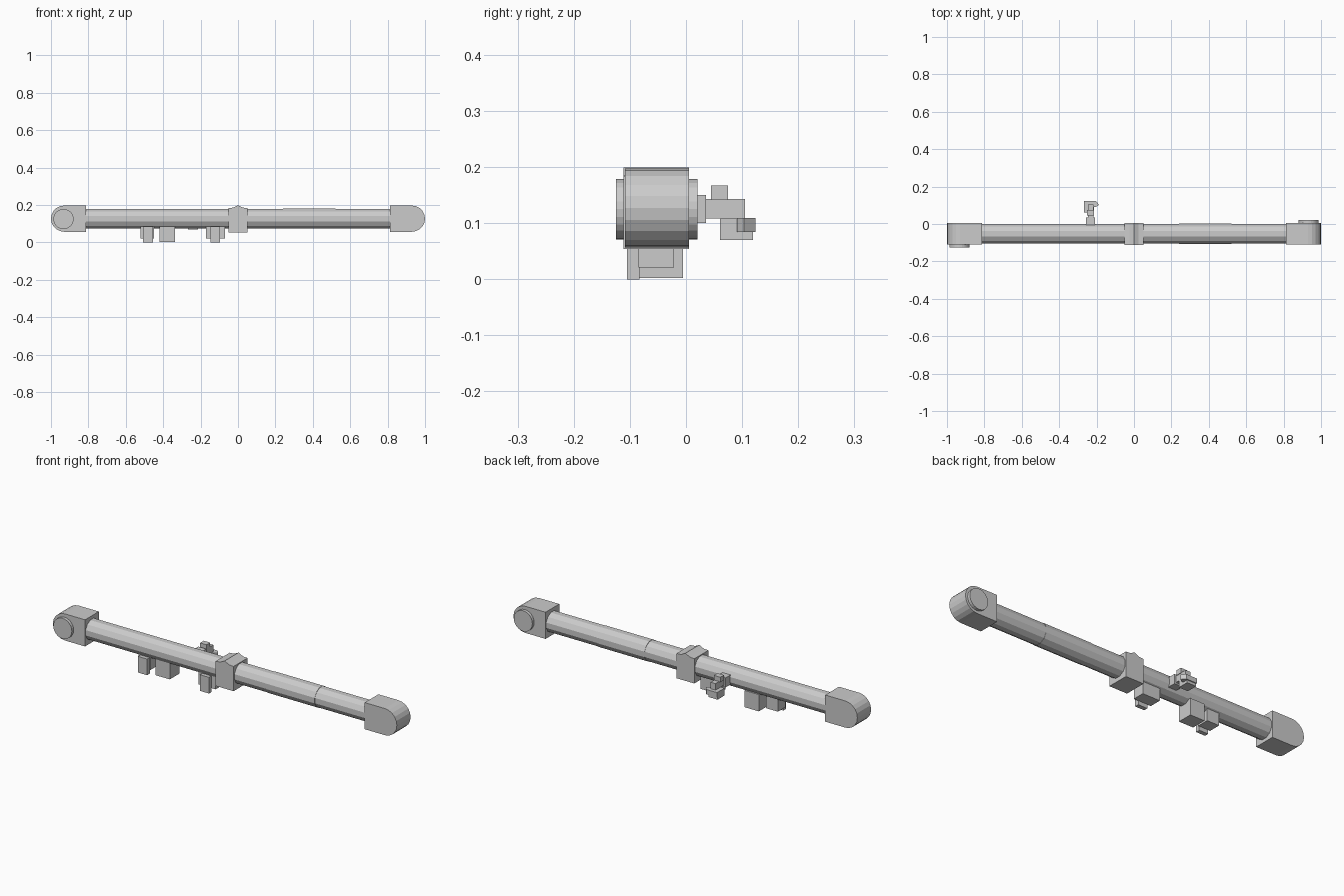
import bpy, bmesh, math
from mathutils import Matrix

if "Cube" in bpy.data.objects:
    bpy.data.objects.remove(bpy.data.objects["Cube"])

CY, CZ = -0.052, 0.127  # boom axis


def finish(name, bm):
    bmesh.ops.recalc_face_normals(bm, faces=bm.faces)
    me = bpy.data.meshes.new(name)
    bm.to_mesh(me)
    bm.free()
    ob = bpy.data.objects.new(name, me)
    bpy.context.collection.objects.link(ob)
    return ob


def box(name, x, y, z):
    bm = bmesh.new()
    bmesh.ops.create_cube(bm, size=1)
    for v in bm.verts:
        v.co = [(r[0] + r[1]) / 2 + c * (r[1] - r[0]) for r, c in zip((x, y, z), v.co)]
    return finish(name, bm)


def cylinder(name, centre, radius, length, sides, axis, turn=0.0):
    bm = bmesh.new()
    rot = Matrix.Rotation(math.pi / 2, 4, 'Y' if axis == 'X' else 'X')
    bmesh.ops.create_cone(bm, cap_ends=True, segments=sides, radius1=radius, radius2=radius,
                          depth=length,
                          matrix=Matrix.Translation(centre) @ rot @ Matrix.Rotation(turn, 4, 'Z'))
    return finish(name, bm)


def extrude(name, points, y, axis='Y'):
    """Extrude an outline: xz points along y, or xy points along z."""
    bm = bmesh.new()
    place = (lambda a, b: (a, y[0], b)) if axis == 'Y' else (lambda a, b: (a, b, y[0]))
    face = bm.faces.new([bm.verts.new(place(a, b)) for a, b in points])
    new = bmesh.ops.extrude_face_region(bm, geom=[face])['geom']
    d = y[1] - y[0]
    bmesh.ops.translate(bm, vec=(0, d, 0) if axis == 'Y' else (0, 0, d),
                        verts=[g for g in new if isinstance(g, bmesh.types.BMVert)])
    return finish(name, bm)


# Two boom tubes and rounded end joints with a disc on opposite sides
R = 0.07
for side, label in ((-1, 'left'), (1, 'right')):
    cylinder(label + '_boom', (side * 0.43, CY, CZ), 0.054, 0.80, 12, 'X', math.pi / 12)
    arc = [(side * (0.93 + R * math.cos(a)), CZ + R * math.sin(a))
           for a in (math.pi * (i / 10 - 0.5) for i in range(11))]
    extrude(label + '_end_joint', [(side * 0.813, CZ - R)] + arc + [(side * 0.813, CZ + R)],
            (-0.109, 0.005))
    cylinder(label + '_joint_disc', (side * 0.933, CY + side * 0.0625, 0.125),
             0.054, 0.02, 24, 'Y')

# Panel sleeve on the right boom
cylinder('boom_sleeve', (0.38, CY, CZ), 0.0555, 0.28, 12, 'X', math.pi / 12)

# Elbow joint with a peaked top
extrude('elbow_joint', [(-0.052, 0.054), (0.052, 0.054), (0.052, 0.184), (0.025, 0.186),
                        (0, 0.199), (-0.025, 0.186), (-0.052, 0.184)], (-0.111, 0.005))

# Boxes hanging under the left boom
for label, x0, x1, f0, f1 in (('outer', -0.52, -0.45, -0.508, -0.455),
                              ('inner', -0.17, -0.07, -0.148, -0.095)):
    box(label + '_camera_body', (x0, x1), (-0.085, -0.021), (0.021, 0.09))
    box(label + '_camera_front', (f0, f1), (-0.105, -0.083), (0.0, 0.085))
box('electronics_box', (-0.42, -0.337), (-0.085, -0.005), (0.002, 0.09))

# Grapple fixture on the back
box('grapple_base', (-0.256, -0.209), (-0.01, 0.036), (0.10, 0.15))
box('grapple_arm', (-0.245, -0.217), (0.034, 0.105), (0.108, 0.143))
box('grapple_top', (-0.252, -0.214), (0.045, 0.075), (0.141, 0.167))
box('grapple_lower', (-0.267, -0.214), (0.061, 0.119), (0.07, 0.108))
extrude('grapple_wedge', [(-0.267, 0.091), (-0.205, 0.091), (-0.187, 0.103),
                          (-0.205, 0.124), (-0.267, 0.124)], (0.084, 0.109), 'Z')
